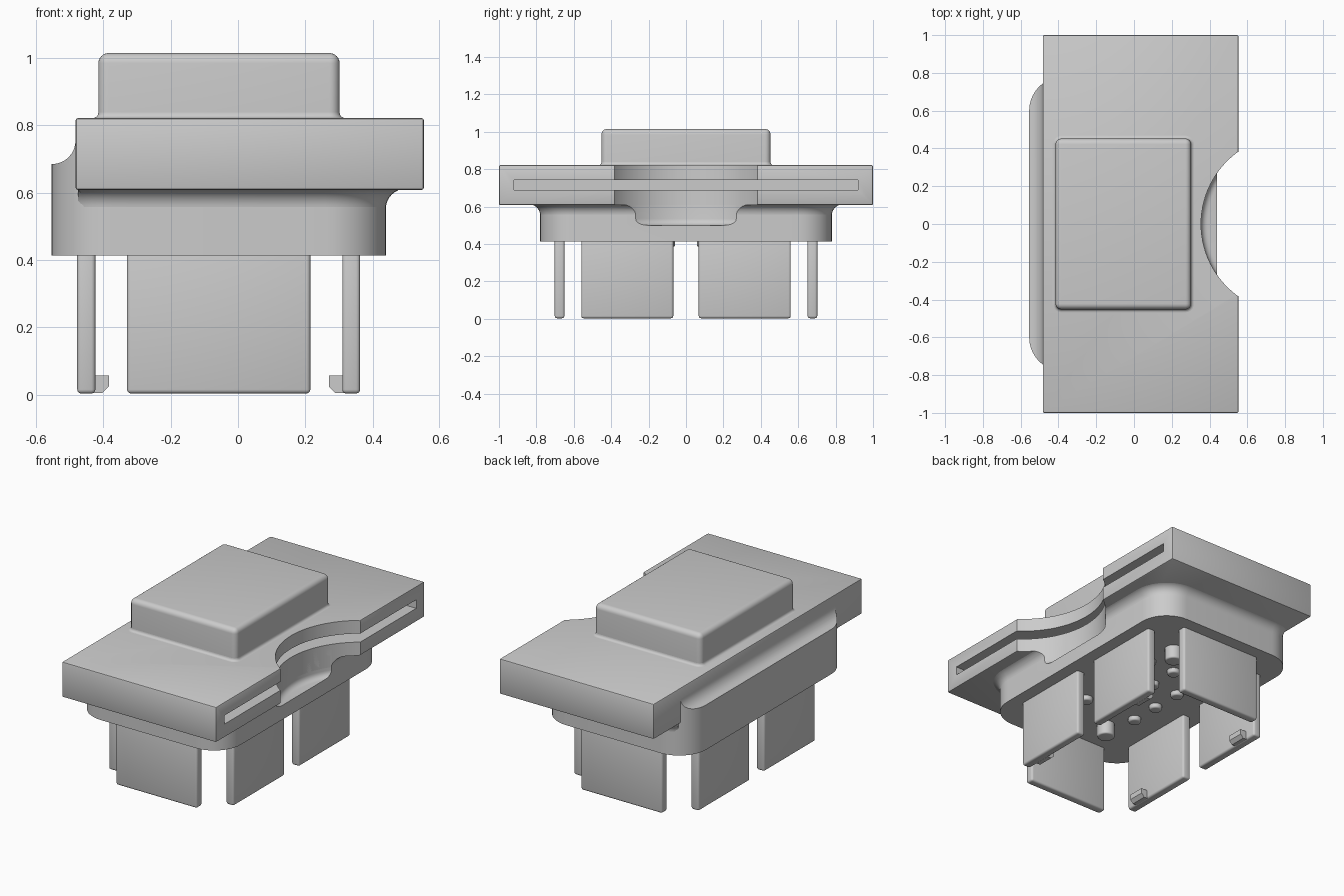
import bpy, bmesh, math

if "Cube" in bpy.data.objects:
    bpy.data.objects.remove(bpy.data.objects["Cube"], do_unlink=True)

grey = bpy.data.materials.new("plain grey")
grey.use_nodes = True
colour = (0.6, 0.6, 0.6, 1)
grey.diffuse_color = colour
grey.node_tree.nodes["Principled BSDF"].inputs["Base Color"].default_value = colour


def finish(name, bm):
    bmesh.ops.recalc_face_normals(bm, faces=bm.faces)
    mesh = bpy.data.meshes.new(name)
    bm.to_mesh(mesh)
    bm.free()
    mesh.materials.append(grey)
    ob = bpy.data.objects.new(name, mesh)
    bpy.context.collection.objects.link(ob)
    return ob


def bevel(bm, edges, radius, segments):
    bmesh.ops.bevel(bm, geom=list(edges), offset=radius, segments=segments,
                    profile=0.5, affect='EDGES')


def box(name, xs, ys, zs, radius=0.0, segments=3, pick=lambda e: True):
    bm = bmesh.new()
    bmesh.ops.create_cube(bm, size=1)
    for v in bm.verts:
        v.co = [r[0] + (c + 0.5) * (r[1] - r[0]) for c, r in zip(v.co, (xs, ys, zs))]
    if radius:
        bevel(bm, [e for e in bm.edges if pick(e)], radius, segments)
    return finish(name, bm)


def cylinder(name, x, y, r, zs, radius, sides=32):
    # upright cylinder with a rounded lower rim
    bm = bmesh.new()
    bmesh.ops.create_cone(bm, cap_ends=True, segments=sides, radius1=r, radius2=r,
                          depth=zs[1] - zs[0])
    bmesh.ops.translate(bm, verts=bm.verts, vec=(x, y, sum(zs) / 2))
    rim = [e for e in bm.edges if all(v.co.z < zs[0] + 0.001 for v in e.verts)]
    bevel(bm, rim, radius, 5)
    return finish(name, bm)


def loft(name, rings):
    # closed skin through matching rings of points
    bm = bmesh.new()
    loops = [[bm.verts.new(p) for p in ring] for ring in rings]
    n = len(loops[0])
    for a, b in zip(loops, loops[1:]):
        for i in range(n):
            bm.faces.new((a[i], a[(i + 1) % n], b[(i + 1) % n], b[i]))
    bm.faces.new(loops[0])
    bm.faces.new(loops[-1])
    return finish(name, bm)


def outline(z, grow=0.0, min_x=-2.0, r=0.18, steps=10):
    # rounded rectangle of the housing, grown outward
    pts = []
    for k, (cx, cy) in enumerate(((0.44 - r, 0.78 - r), (-0.555 + r, 0.78 - r),
                                  (-0.555 + r, r - 0.78), (0.44 - r, r - 0.78))):
        for i in range(steps + 1):
            a = (k + i / steps) * math.pi / 2
            x = cx + (r + grow) * math.cos(a)
            pts.append((max(x, min_x), cy + (r + grow) * math.sin(a), z))
    return pts


def cut(ob, tool, operation='DIFFERENCE'):
    mod = ob.modifiers.new("cut", 'BOOLEAN')
    mod.operation = operation
    mod.solver = 'EXACT'
    mod.object = tool
    bpy.context.view_layer.objects.active = ob
    bpy.ops.object.modifier_apply(modifier=mod.name)


# Wide slab with a card slot opening to one side
slab = box("slab", (-0.483, 0.553), (-1, 1), (0.608, 0.822), 0.008, 2)
slot = box("slot_cutter", (-0.4, 0.7), (-0.92, 0.92), (0.69, 0.742))
cut(slab, slot)

# Lower housing and the flare that blends it into the slab
housing = loft("housing", [outline(0.413), outline(0.685)])
R = 0.06
flare_rings = []
for i in range(9):
    a = i / 8 * math.pi / 2
    flare_rings.append(outline(0.552 + R * math.sin(a), R * (1 - math.cos(a)) - 0.0005, -0.475))
flare_rings.append(outline(0.625, R, -0.475))
flare = loft("housing_flare", flare_rings)

# Concave fillet between the housing ledge and the slab side
R = 0.07
section = [(-0.47, 0.67), (-0.55, 0.67), (-0.55, 0.685)]
for i in range(9):
    a = i / 8 * math.pi / 2
    section.append((-0.483 - R * (1 - math.sin(a)), 0.685 + R * (1 - math.cos(a))))
section.append((-0.47, 0.755))
fillet = loft("ledge_fillet", [[(x, y, z) for x, z in section] for y in (-0.9, 0.9)])
clip = loft("fillet_clip", [outline(0.5), outline(0.9)])
cut(fillet, clip, 'INTERSECT')

# Curved finger notch through the slab and into the housing
notch = cylinder("notch_cutter", 0.825, 0, 0.47, (0.5, 1.2), 0.035, 96)
for part in (slab, housing, flare):
    cut(part, notch)
for tool in (slot, clip, notch):
    bpy.data.objects.remove(tool, do_unlink=True)

# Raised block with a small foot fillet
box("top_block", (-0.415, 0.302), (-0.452, 0.452), (0.80, 1.015), 0.03, 6,
    lambda e: max(v.co.z for v in e.verts) > 0.9)
foot = []
for i in range(6):
    a = i / 5 * math.pi / 2
    g = 0.016 * (1 - math.sin(a))
    z = 0.822 + 0.016 * (1 - math.cos(a))
    ring = []
    for k, (cx, cy) in enumerate(((0.272, 0.422), (-0.385, 0.422),
                                  (-0.385, -0.422), (0.272, -0.422))):
        for j in range(7):
            t = (k + j / 6) * math.pi / 2
            ring.append((cx + (0.03 + g) * math.cos(t), cy + (0.03 + g) * math.sin(t), z))
    foot.append(ring)
loft("block_foot", foot)

# Legs: one wide plate at each end, two per long side with latch hooks
for s, end in ((-1, "front"), (1, "back")):
    box(end + "_end_leg", (-0.33, 0.215), sorted((s * 0.65, s * 0.702)), (0.003, 0.45), 0.012)
    ys = sorted((s * 0.068, s * 0.56))
    for side, xs, inner, d in (("right", (-0.478, -0.424), -0.43, 1),
                               ("left", (0.31, 0.363), 0.316, -1)):
        box(f"{end}_{side}_leg", xs, ys, (0.003, 0.45), 0.012)
        tip = inner + d * 0.046
        shape = [(inner, 0.056), (tip, 0.056), (tip, 0.024),
                 (tip - d * 0.02, 0.004), (inner, 0.004)]
        loft(f"{end}_{side}_hook", [[(x, s * y, z) for x, z in shape] for y in (0.39, 0.49)])

# Contact studs and two locating pegs under the housing
for i, x in enumerate((-0.24, -0.06, 0.12)):
    for j, y in enumerate((-0.28, -0.095, 0.095, 0.28)):
        cylinder(f"stud_{i}_{j}", x, y, 0.037, (0.385, 0.44), 0.012, 24)
for name, x, y in (("front_peg", -0.16, -0.44), ("back_peg", 0.1, 0.47)):
    cylinder(name, x, y, 0.05, (0.33, 0.44), 0.01)

# Smooth shading with sharp edges kept
for ob in bpy.context.scene.objects:
    ob.select_set(ob.type == 'MESH')
    if ob.type == 'MESH':
        bpy.context.view_layer.objects.active = ob
bpy.ops.object.shade_smooth_by_angle(angle=math.radians(32))
